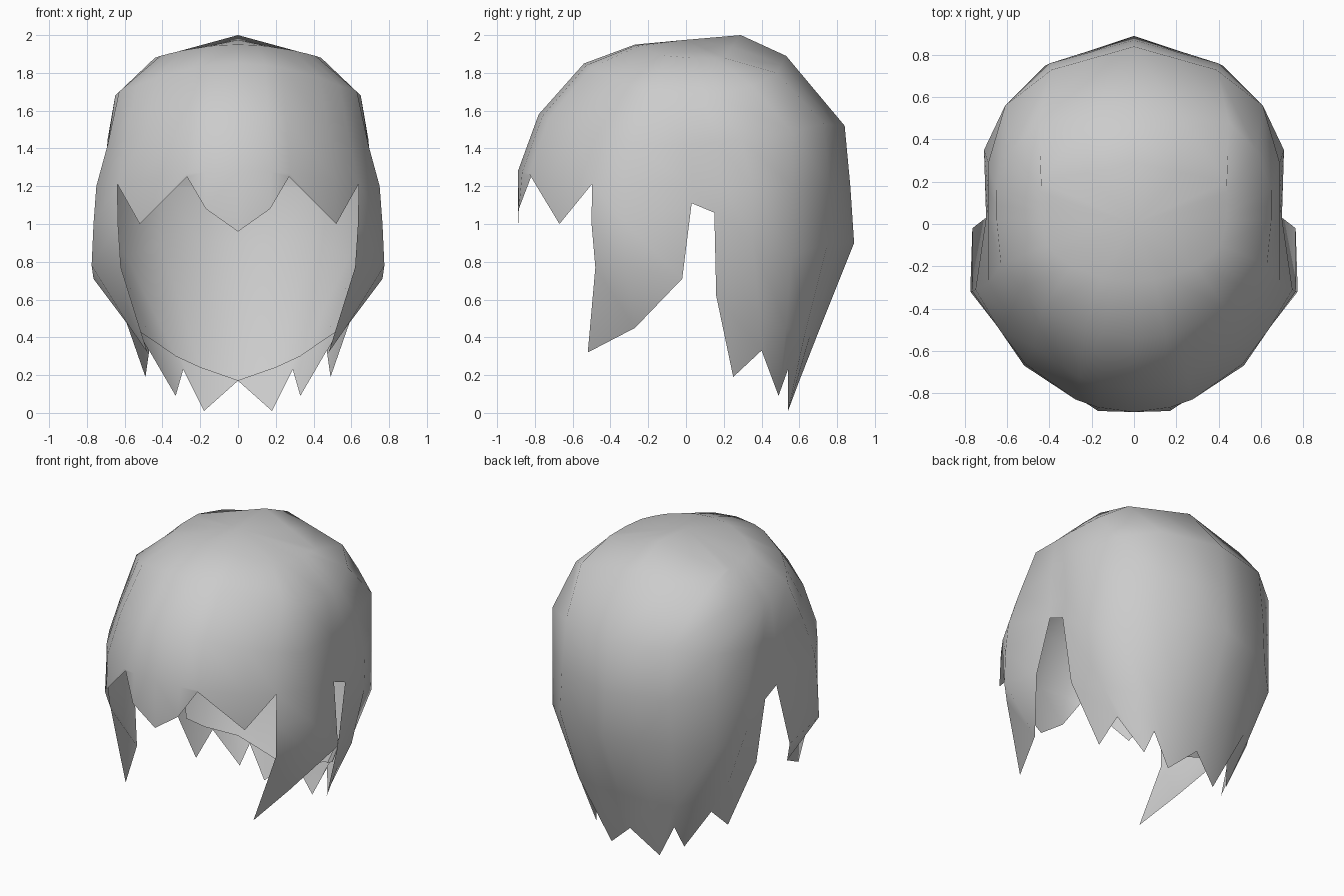
import bpy, bmesh, math

cube = bpy.data.objects.get("Cube")
if cube:
    bpy.data.objects.remove(cube, do_unlink=True)

# Single flat grey
grey = bpy.data.materials.new("hair_grey")
grey.use_nodes = True
GREY = (0.6, 0.6, 0.6, 1)
grey.diffuse_color = GREY
grey.node_tree.nodes["Principled BSDF"].inputs["Base Color"].default_value = GREY


class Sheet:
    """Open half shell made of column strips, mirrored across x = 0."""

    def __init__(self):
        self.bm = bmesh.new()
        self.cache = {}

    def vert(self, p):
        key = tuple(round(c, 4) for c in p)
        if key not in self.cache:
            self.cache[key] = self.bm.verts.new(p)
        return self.cache[key]

    def strip(self, columns):
        """Skin neighbouring columns, given top to bottom and front to back."""
        for a, b in zip(columns, columns[1:]):
            for i in range(max(len(a), len(b)) - 1):
                def at(col, k):
                    return col[min(k, len(col) - 1)]
                corners = [at(a, i), at(a, i + 1), at(b, i + 1), at(b, i)]
                verts = list(dict.fromkeys(self.vert(p) for p in corners))
                if len(verts) > 2:
                    self.bm.faces.new(verts)

    def finish(self, name):
        me = bpy.data.meshes.new(name)
        self.bm.to_mesh(me)
        self.bm.free()
        me.materials.append(grey)
        for p in me.polygons:
            p.use_smooth = True
        ob = bpy.data.objects.new(name, me)
        bpy.context.collection.objects.link(ob)
        mod = ob.modifiers.new("mirror", 'MIRROR')
        mod.use_clip = True
        mod.merge_threshold = 0.001
        return ob


# Front crown: quarter rings given by front (y, z) and side (x, z)
RINGS = [
    ((-.27, 1.95), (.44, 1.88)),
    ((-.54, 1.85), (.65, 1.68)),
    ((-.78, 1.58), (.71, 1.40)),
    ((-.89, 1.28), (.77, 1.18)),
]


def ring_point(ring, deg):
    front, side = ring
    s, c = math.sin(math.radians(deg)), math.cos(math.radians(deg))
    return (side[0] * s, front[0] * c, side[1] + (front[1] - side[1]) * c * c)


def midway(col_a, col_b):
    return [tuple((p + q) / 2 for p, q in zip(a, b)) for a, b in zip(col_a, col_b)]


# Side and back crown columns, top to bottom
temple = [(.41, -.10, 1.89), (.63, -.19, 1.70), (.69, -.28, 1.42), (.75, -.31, 1.20)]
ear = [(.44, .02, 1.88), (.65, .02, 1.68), (.69, .03, 1.42), (.70, .03, 1.20)]
behind_ear = [(.44, .10, 1.88), (.65, .16, 1.68), (.69, .29, 1.45), (.71, .35, 1.20)]
back_corner = [(.44, .15, 1.88), (.58, .35, 1.73), (.61, .56, 1.49), (.61, .56, 1.20)]
back_side = [(.44, .20, 1.88), (.45, .48, 1.80), (.39, .73, 1.53), (.40, .76, 1.20)]
back_middle = [(0, .29, 2.0), (0, .53, 1.89), (0, .84, 1.52), (0, .87, 1.20)]

crown = [[ring_point(r, a) for r in RINGS] for a in (0, 13, 21, 42, 56)]
crown += [temple, ear, midway(ear, behind_ear), behind_ear, back_corner,
          back_side, midway(back_side, back_middle), back_middle]
rim = [col[-1] for col in crown]

# Jagged fringe over the forehead
FRINGE = [(0, -.89, .96), (.17, -.885, 1.08), (.27, -.82, 1.25), (.52, -.67, 1.0)]

# Pointed lock in front of the ear
LOCK = [
    [(.635, -.50, 1.0), (.62, -.48, .77), (.48, -.52, .32)],
    [(.765, -.32, 1.0), (.775, -.32, .78), (.57, -.27, .45)],
    [(.70, .03, 1.11), (.765, -.02, .71)],
]

# Back hair with alternating tips and notches
BACK = [
    [(.70, .15, 1.06), (.64, .16, .62), (.49, .25, .19)],
    [(.70, .35, .92), (.58, .39, .52), (.47, .40, .33)],
    [(.61, .56, .83), (.47, .53, .45), (.33, .49, .09)],
    [(.42, .75, .90), (.36, .63, .42), (.29, .54, .23)],
    [(.21, .82, .90), (.20, .66, .42), (.18, .54, .01)],
    [(0, .89, .90), (0, .71, .45), (0, .60, .17)],
]

hair = Sheet()
hair.strip([[(0, 0, 1.975)] + col for col in crown])
hair.strip([[rim[i], p] for i, p in enumerate(FRINGE)] + [[rim[4]]])
hair.strip([[rim[4 + i]] + col for i, col in enumerate(LOCK)])
hair.strip([[rim[6], LOCK[2][0]], [rim[7], BACK[0][0]]])
hair.strip([[rim[7 + i]] + col for i, col in enumerate(BACK)])
hair.finish("hair_shell")

# Inner layer behind the back tips, ending in a smooth hem
HEM = [(.55, .23, .45), (.46, .30, .39), (.33, .47, .30), (.20, .50, .24), (0, .51, .17)]
lining = Sheet()
lining.strip([[top, (.97 * col[0][0], .97 * col[0][1], col[0][2]), hem]
              for top, col, hem in zip(rim[8:], BACK[1:], HEM)])
lining.finish("back_inner_layer")
